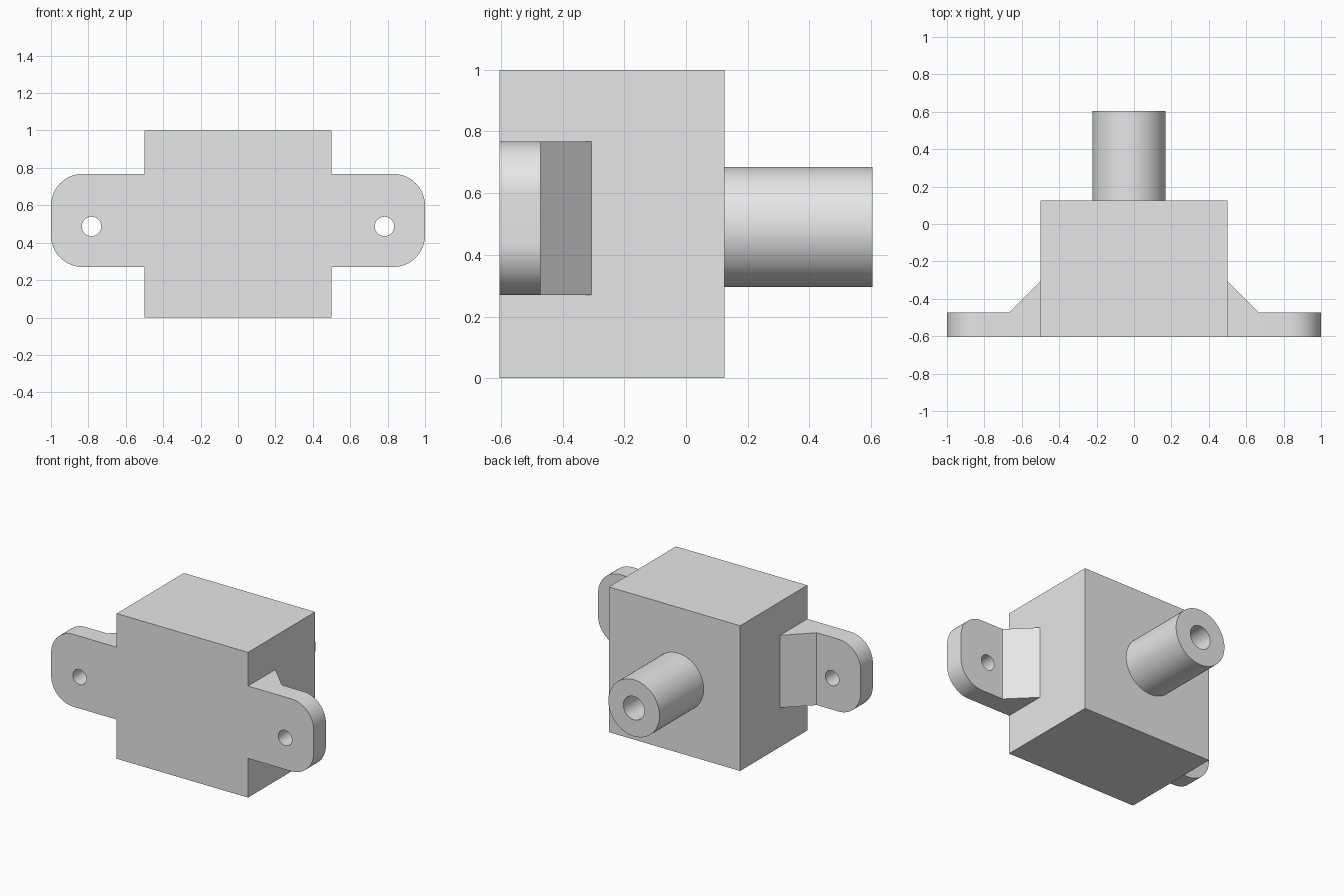
import bpy, bmesh, math
from mathutils import Vector
from mathutils.geometry import tessellate_polygon

if "Cube" in bpy.data.objects:
    bpy.data.objects.remove(bpy.data.objects["Cube"])

grey = bpy.data.materials.new("plain_grey")
grey.diffuse_color = (0.8, 0.8, 0.8, 1)
grey.use_nodes = True
grey.node_tree.nodes["Principled BSDF"].inputs["Base Color"].default_value = grey.diffuse_color


def arc(cx, cy, r, start, end, steps):
    """Points on an arc, both ends included."""
    angles = [math.radians(start + (end - start) * i / steps) for i in range(steps + 1)]
    return [(cx + r * math.cos(a), cy + r * math.sin(a)) for a in angles]


def circle(cx, cy, r, steps=48):
    return arc(cx, cy, r, 0, 360, steps)[:-1]


def prism(name, loops, axis, low, high):
    """Solid from an outline (first loop) and holes (other loops)."""
    place = (lambda p, d: (p[0], d, p[1])) if axis == "Y" else (lambda p, d: (p[0], p[1], d))
    bm = bmesh.new()
    ends = [[[bm.verts.new(place(p, d)) for p in loop] for loop in loops] for d in (low, high)]
    tris = tessellate_polygon([[Vector((p[0], p[1], 0)) for p in loop] for loop in loops])
    for end in ends:
        flat = [v for loop in end for v in loop]
        for tri in tris:
            bm.faces.new([flat[i] for i in tri])
    for a, b in zip(*ends):
        for i in range(len(a)):
            bm.faces.new((a[i - 1], a[i], b[i], b[i - 1]))
    bmesh.ops.recalc_face_normals(bm, faces=bm.faces[:])
    # Merge the flat end triangles where possible
    bmesh.ops.dissolve_limit(bm, angle_limit=0.001, verts=[], edges=bm.edges[:])
    mesh = bpy.data.meshes.new(name)
    bm.to_mesh(mesh)
    bm.free()
    mesh.materials.append(grey)
    obj = bpy.data.objects.new(name, mesh)
    bpy.context.collection.objects.link(obj)
    bpy.ops.object.select_all(action="DESELECT")
    obj.select_set(True)
    bpy.context.view_layer.objects.active = obj
    bpy.ops.object.shade_smooth_by_angle(angle=math.radians(30))
    return obj


FRONT, BACK = -0.605, 0.125
LOW, HIGH, R = 0.27, 0.768, 0.17

# Main block
prism("body", [[(-0.5, 0), (0.5, 0), (0.5, 1), (-0.5, 1)]], "Y", FRONT, BACK)

# Hollow round shaft on the back
prism("shaft", [circle(-0.027, 0.49, 0.195, 64), circle(-0.027, 0.49, 0.08)], "Y", BACK, 0.605)

# Mounting ears with screw holes, and their sloped braces
for side, s in (("left", -1), ("right", 1)):
    ear = ([(0.5, LOW)] + arc(1 - R, LOW + R, R, -90, 0, 16)
           + arc(1 - R, HIGH - R, R, 0, 90, 16) + [(0.5, HIGH)])
    hole = circle(0.783, 0.487, 0.052, 32)
    prism(side + "_ear", [[(s * x, z) for x, z in loop] for loop in (ear, hole)],
          "Y", FRONT, -0.472)
    prism(side + "_brace", [[(s * 0.5, -0.472), (s * 0.665, -0.472), (s * 0.5, -0.307)]],
          "Z", LOW, HIGH)
